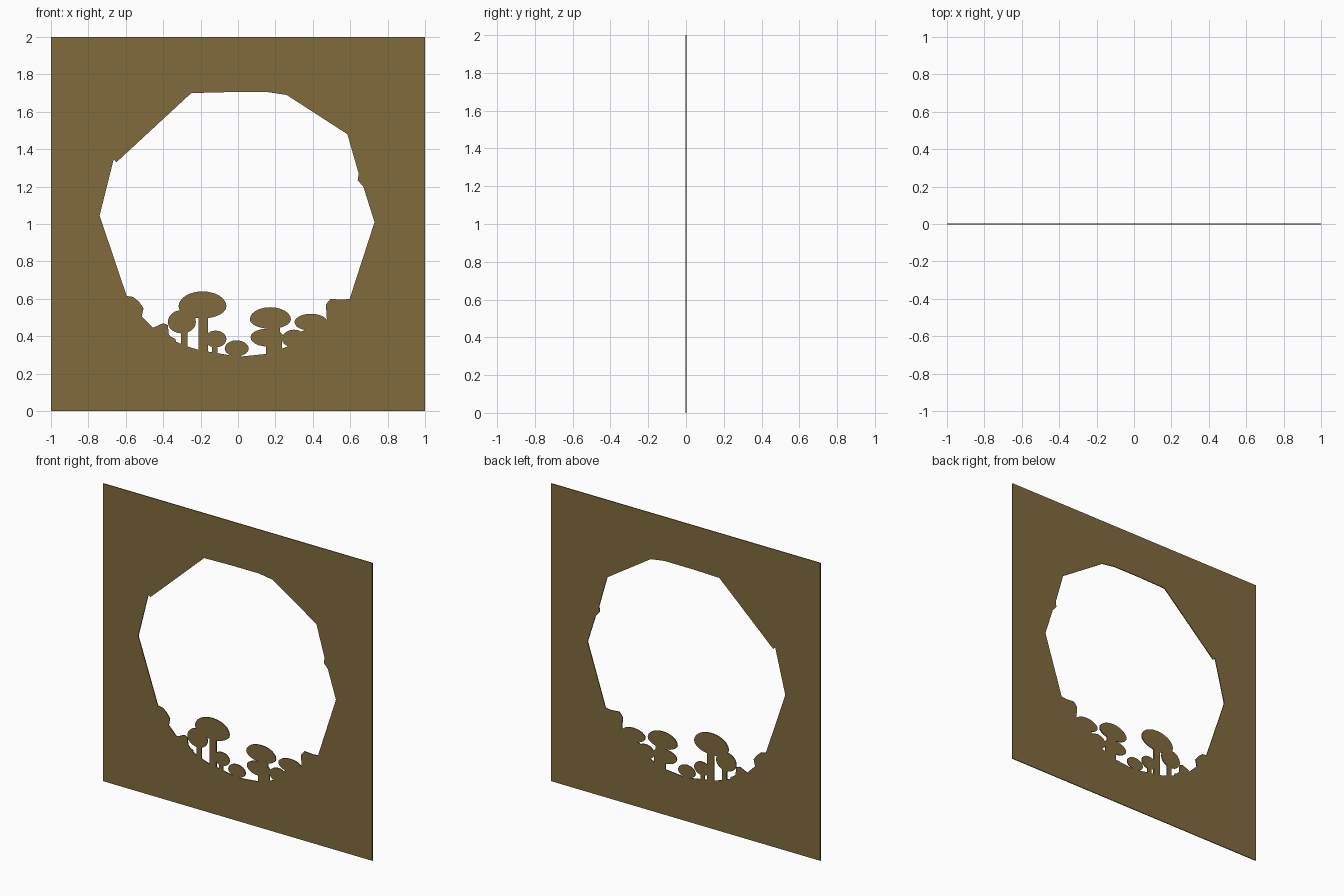
import bpy, bmesh, math

if "Cube" in bpy.data.objects:
    bpy.data.objects.remove(bpy.data.objects["Cube"])

THICK = 0.006


def prism(name, pts, depth):
    """Extrude an x/z outline symmetrically about y = 0."""
    bm = bmesh.new()
    f = bm.faces.new([bm.verts.new((x, -depth / 2, z)) for x, z in pts])
    ext = bmesh.ops.extrude_face_region(bm, geom=[f])
    bmesh.ops.translate(bm, vec=(0, depth, 0),
                        verts=[g for g in ext["geom"] if isinstance(g, bmesh.types.BMVert)])
    bmesh.ops.recalc_face_normals(bm, faces=bm.faces)
    me = bpy.data.meshes.new(name)
    bm.to_mesh(me)
    bm.free()
    ob = bpy.data.objects.new(name, me)
    bpy.context.collection.objects.link(ob)
    return ob


def subtract(target, cutter):
    """Cut one solid out of another and discard the cutter."""
    cutter.hide_render = True
    m = target.modifiers.new("cut", "BOOLEAN")
    m.operation, m.solver, m.object = "DIFFERENCE", "EXACT", cutter
    bpy.context.view_layer.objects.active = target
    bpy.ops.object.modifier_apply(modifier=m.name)
    bpy.data.objects.remove(cutter)


def cap_outline(cx, cz, rx, up, down, n=24):
    pts = []
    for i in range(n):
        a = 2 * math.pi * i / n
        s = math.sin(a)
        pts.append((cx + rx * math.cos(a), cz + s * (up if s > 0 else down)))
    return pts


# Square panel
panel = prism("mushroom_cutout_panel", [(-1, 0), (1, 0), (1, 2), (-1, 2)], THICK)

# Faceted opening with lumpy ground along the bottom
opening = prism("opening_cutter", [
    (-0.25, 1.70), (-0.05, 1.705), (0.16, 1.705), (0.26, 1.69), (0.585, 1.48),
    (0.645, 1.27), (0.64, 1.233), (0.67, 1.20), (0.73, 1.01), (0.597, 0.60),
    (0.56, 0.595), (0.495, 0.60), (0.47, 0.57), (0.475, 0.49), (0.35, 0.43),
    (0.30, 0.41), (0.265, 0.345), (0.24, 0.335), (0.15, 0.305), (0, 0.29),
    (-0.11, 0.31), (-0.205, 0.325), (-0.27, 0.345), (-0.33, 0.37),
    (-0.335, 0.385), (-0.355, 0.395), (-0.37, 0.41), (-0.375, 0.46),
    (-0.40, 0.47), (-0.455, 0.445), (-0.515, 0.505), (-0.505, 0.55),
    (-0.53, 0.585), (-0.56, 0.61), (-0.595, 0.615), (-0.74, 1.045),
    (-0.665, 1.345), (-0.65, 1.33)], 0.2)

# Mushrooms left standing: cap centre, half width, rise, drop, stem edges
mushrooms = [
    (-0.19, 0.56, 0.128, 0.08, 0.065, (-0.21, -0.16)),
    (-0.30, 0.475, 0.075, 0.065, 0.06, (-0.305, -0.27)),
    (-0.12, 0.385, 0.058, 0.045, 0.045, (-0.14, -0.11)),
    (-0.007, 0.333, 0.064, 0.045, 0.04, (-0.025, 0.015)),
    (0.173, 0.49, 0.11, 0.065, 0.05, (0.155, 0.225)),
    (0.155, 0.395, 0.088, 0.045, 0.05, (0.15, 0.235)),
    (0.30, 0.385, 0.065, 0.05, 0.045, None),
    (0.39, 0.475, 0.088, 0.045, 0.045, None),
]
for cx, cz, rx, up, down, stem in mushrooms:
    subtract(opening, prism("cap_cutter", cap_outline(cx, cz, rx, up, down), 0.4))
    if stem:
        a, b = stem
        subtract(opening, prism("stem_cutter", [(a, 0.2), (b, 0.2), (b, cz), (a, cz)], 0.4))

subtract(panel, opening)

# Brown wood colour
mat = bpy.data.materials.new("brown_wood")
mat.diffuse_color = (0.22, 0.147, 0.047, 1)
mat.use_nodes = True
mat.node_tree.nodes["Principled BSDF"].inputs["Base Color"].default_value = mat.diffuse_color
panel.data.materials.clear()
panel.data.materials.append(mat)
for p in panel.data.polygons:
    p.material_index = 0
